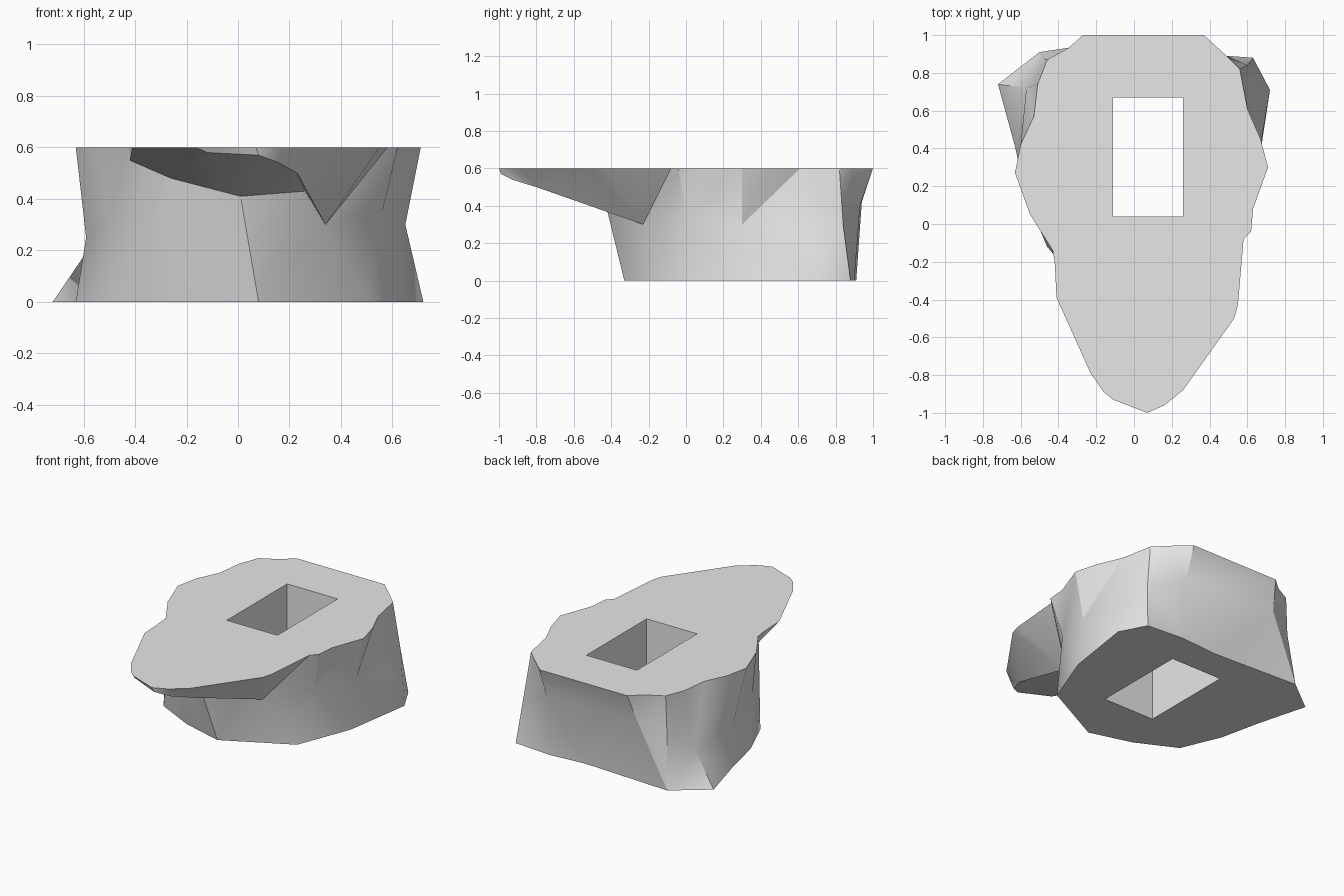
import bpy, bmesh, math
from math import radians

cube = bpy.data.objects.get("Cube")
if cube:
    bpy.data.objects.remove(cube, do_unlink=True)

HEIGHT = 0.6
CX, CY = 0.05, 0.25   # axis the rings turn around


def flat(points, z):
    return [(x, y, z) for x, y in points]


def turn(p):
    """Angle of a ring point, counted from the front towards +x."""
    return (math.atan2(p[0] - CX, CY - p[1]) + 0.1) % math.tau


def zip_rings(bm, a, b):
    """Join two rings of unequal length with triangles, in order of angle."""
    i = j = 0
    while i < len(a) or j < len(b):
        next_a = turn(a[i + 1].co) if i + 1 < len(a) else math.tau + (i >= len(a))
        next_b = turn(b[j + 1].co) if j + 1 < len(b) else math.tau + (j >= len(b))
        va, vb = a[i % len(a)], b[j % len(b)]
        if next_a <= next_b:
            i += 1
            bm.faces.new((va, a[i % len(a)], vb))
        else:
            j += 1
            bm.faces.new((va, b[j % len(b)], vb))


# Foot outline on the ground
foot = [(.08, -.33), (.51, -.11), (.65, .25), (.72, .71), (.63, .88),
        (.37, .9), (.11, .88), (-.5, .91), (-.72, .74), (-.63, .41),
        (-.57, .14), (-.46, -.12), (-.2, -.25)]

# Waist ring, which is also the root of the overhang at the front
waist = [(.01, -.43, .41), (.26, -.36, .43), (.34, -.23, .3), (.56, 0, .35),
         (.65, .3, .3), (.65, .68, .22), (.6, .84, .3), (.37, .93, .4),
         (-.3, .94, .42), (-.47, .87, .35), (-.57, .72, .22), (-.59, .35, .25),
         (-.5, .02, .3), (-.42, -.16, .55), (-.26, -.36, .48)]

# Plateau outline
plateau = [(.07, -1), (.16, -.96), (.26, -.88), (.53, -.5), (.55, -.43),
           (.58, -.08), (.62, -.04), (.63, .08), (.71, .3), (.67, .45),
           (.6, .61), (.56, .82), (.49, .89), (.37, 1), (-.27, 1),
           (-.35, .93), (-.46, .87), (-.51, .74), (-.53, .57), (-.6, .42),
           (-.63, .27), (-.55, .05), (-.43, -.14), (-.42, -.2), (-.41, -.39),
           (-.23, -.79), (-.16, -.89), (-.11, -.93)]

# Thick lower rim of the overhang: the plateau with its tip pulled down
rim = flat(plateau, HEIGHT)
rim[0], rim[1], rim[2] = (.08, -.99, .57), (.16, -.93, .54), (.23, -.8, .5)
rim[-1] = (-.12, -.91, .58)

# Rectangular shaft through the rock
shaft = [(.26, .04), (.26, .67), (-.11, .67), (-.11, .04)]

# Closed chain of rings: outside, top, shaft walls, underside
chain = [flat(foot, 0), waist, rim, flat(plateau, HEIGHT),
         flat(shaft, HEIGHT), flat(shaft, 0)]
bm = bmesh.new()
rings = [[bm.verts.new(p) for p in ring] for ring in chain]
for k, ring in enumerate(rings):
    zip_rings(bm, ring, rings[(k + 1) % len(rings)])
bmesh.ops.remove_doubles(bm, verts=bm.verts, dist=0.0005)
bmesh.ops.dissolve_degenerate(bm, edges=bm.edges, dist=0.0005)
bmesh.ops.recalc_face_normals(bm, faces=bm.faces)
mesh = bpy.data.meshes.new("rock")
bm.to_mesh(mesh)
bm.free()

rock = bpy.data.objects.new("rock", mesh)
bpy.context.collection.objects.link(rock)

# Plain grey stone
stone = bpy.data.materials.new("grey_stone")
stone.use_nodes = True
stone.diffuse_color = (0.8, 0.8, 0.8, 1)
stone.node_tree.nodes["Principled BSDF"].inputs["Base Color"].default_value = (0.8, 0.8, 0.8, 1)
mesh.materials.append(stone)

bpy.context.view_layer.objects.active = rock
rock.select_set(True)
bpy.ops.object.shade_smooth_by_angle(angle=radians(30))
